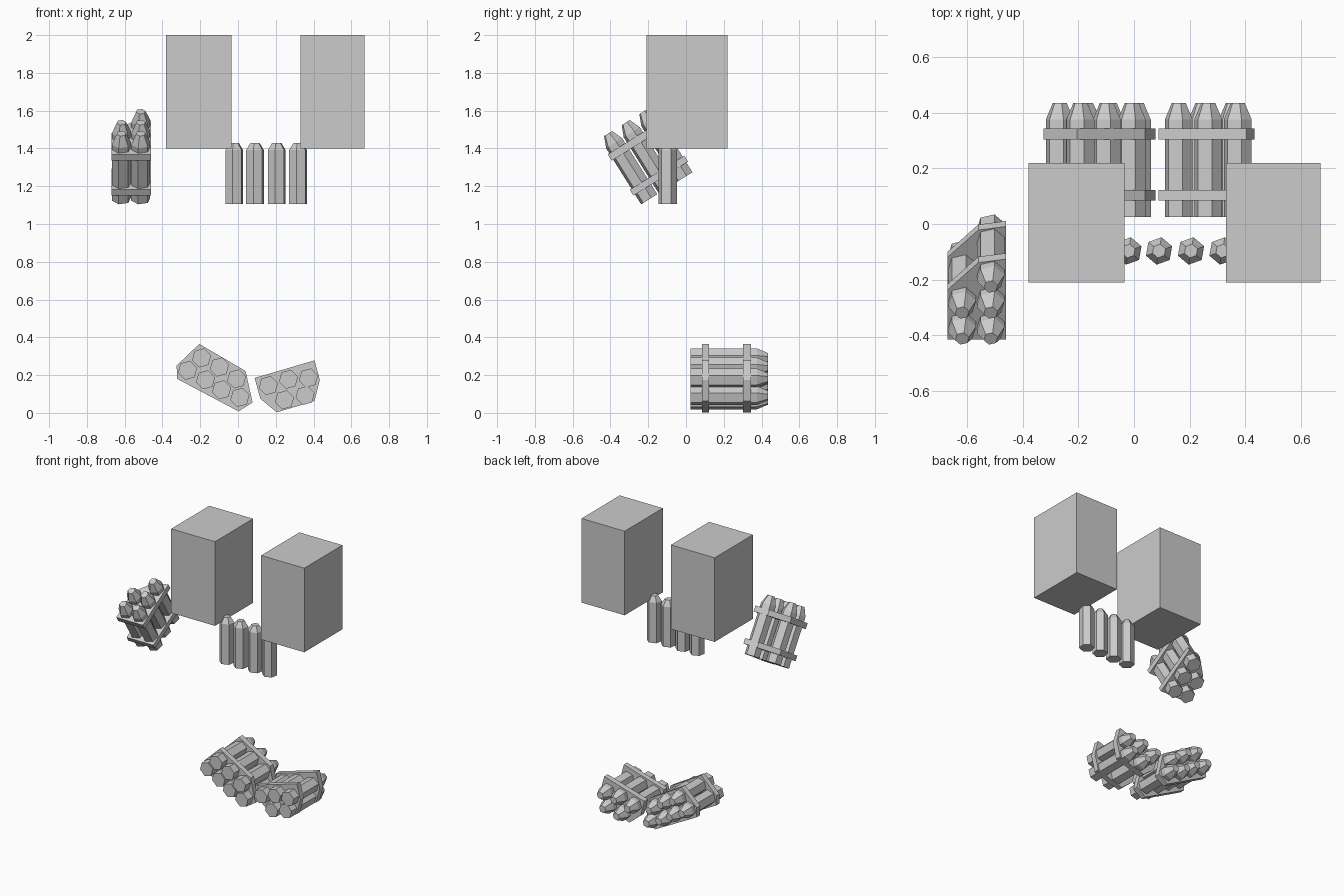
import bpy, bmesh
from math import cos, sin, pi, radians
from mathutils import Vector

if "Cube" in bpy.data.objects:
    bpy.data.objects.remove(bpy.data.objects["Cube"])


def make_object(name, bm):
    bmesh.ops.recalc_face_normals(bm, faces=bm.faces)
    mesh = bpy.data.meshes.new(name)
    bm.to_mesh(mesh)
    bm.free()
    obj = bpy.data.objects.new(name, mesh)
    bpy.context.collection.objects.link(obj)
    return obj


def loft(name, rings, frame):
    """Flat-faced solid from stacked rings of (u, v, s) points in a frame."""
    origin, u, v, s = frame
    bm = bmesh.new()
    loops = [[bm.verts.new(origin + u * a + v * b + s * c) for a, b, c in r]
             for r in rings]
    for lo, hi in zip(loops, loops[1:]):
        n = len(lo)
        for i in range(n):
            j = (i + 1) % n
            bm.faces.new((lo[i], lo[j], hi[j], hi[i]))
    bm.faces.new(loops[0])
    bm.faces.new(loops[-1])
    return make_object(name, bm)


def shell(name, frame, cu, cv, length, taper, turn, radius=0.052):
    def ring(r, s):
        return [(cu + r * cos(turn + i * pi / 3), cv + r * sin(turn + i * pi / 3), s)
                for i in range(6)]
    return loft(name, [ring(radius, 0), ring(radius, length - taper),
                       ring(radius * 0.5, length)], frame)


def bundle(name, frame, centres, outline, turn):
    for i, (cu, cv) in enumerate(centres):
        shell(f"{name}_shell_{i + 1}", frame, cu, cv, 0.41, 0.06, turn)
    # solid straps wrapped around the shells
    for i, (s0, s1) in enumerate([(0.06, 0.097), (0.278, 0.318)]):
        loft(f"{name}_strap_{i + 1}",
             [[(a, b, s0) for a, b in outline], [(a, b, s1) for a, b in outline]],
             frame)


X, Y, Z = Vector((1, 0, 0)), Vector((0, 1, 0)), Vector((0, 0, 1))

# two large boxes
for name, x0, x1 in [("left_box", -0.38, -0.035), ("right_box", 0.33, 0.67)]:
    outline = [(x0, -0.21), (x1, -0.21), (x1, 0.22), (x0, 0.22)]
    loft(name, [[(a, b, z) for a, b in outline] for z in (1.4, 2.0)],
         (Vector(), X, Y, Z))

# row of loose upright shells
for i, x in enumerate((-0.02, 0.09, 0.205, 0.318)):
    shell(f"upright_shell_{i + 1}", (Vector((x, -0.097, 1.105)), X, Y, Z),
          0, 0, 0.325, 0.038, radians(20), 0.05)

# two bundles lying on the floor, tips to the back
floor = (Vector((0, 0.025, 0)), X, Z, Y)
bundle("large_bundle", floor,
       [(-0.193, 0.291), (-0.098, 0.243), (-0.008, 0.180),
        (-0.267, 0.225), (-0.172, 0.175), (-0.087, 0.122), (0.010, 0.082)],
       [(-0.205, 0.365), (0.04, 0.222), (0.077, 0.055), (0.003, 0.008),
        (-0.322, 0.18), (-0.325, 0.25)], radians(15))
bundle("small_bundle", floor,
       [(0.161, 0.145), (0.267, 0.178), (0.373, 0.185),
        (0.246, 0.069), (0.355, 0.092)],
       [(0.088, 0.185), (0.405, 0.278), (0.433, 0.175), (0.405, 0.063),
        (0.205, 0.003), (0.118, 0.075)], radians(15))

# raised bundle tilted forward
t = radians(32)
tilted = (Vector((0, -0.195, 1.131)), X,
          Vector((0, cos(t), sin(t))), Vector((0, -sin(t), cos(t))))
bundle("tilted_bundle", tilted,
       [(-0.515, 0.0), (-0.515, 0.11), (-0.515, 0.22),
        (-0.618, 0.0), (-0.618, 0.11)],
       [(-0.67, -0.06), (-0.46, -0.06), (-0.46, 0.28), (-0.56, 0.265),
        (-0.67, 0.15)], radians(15))
